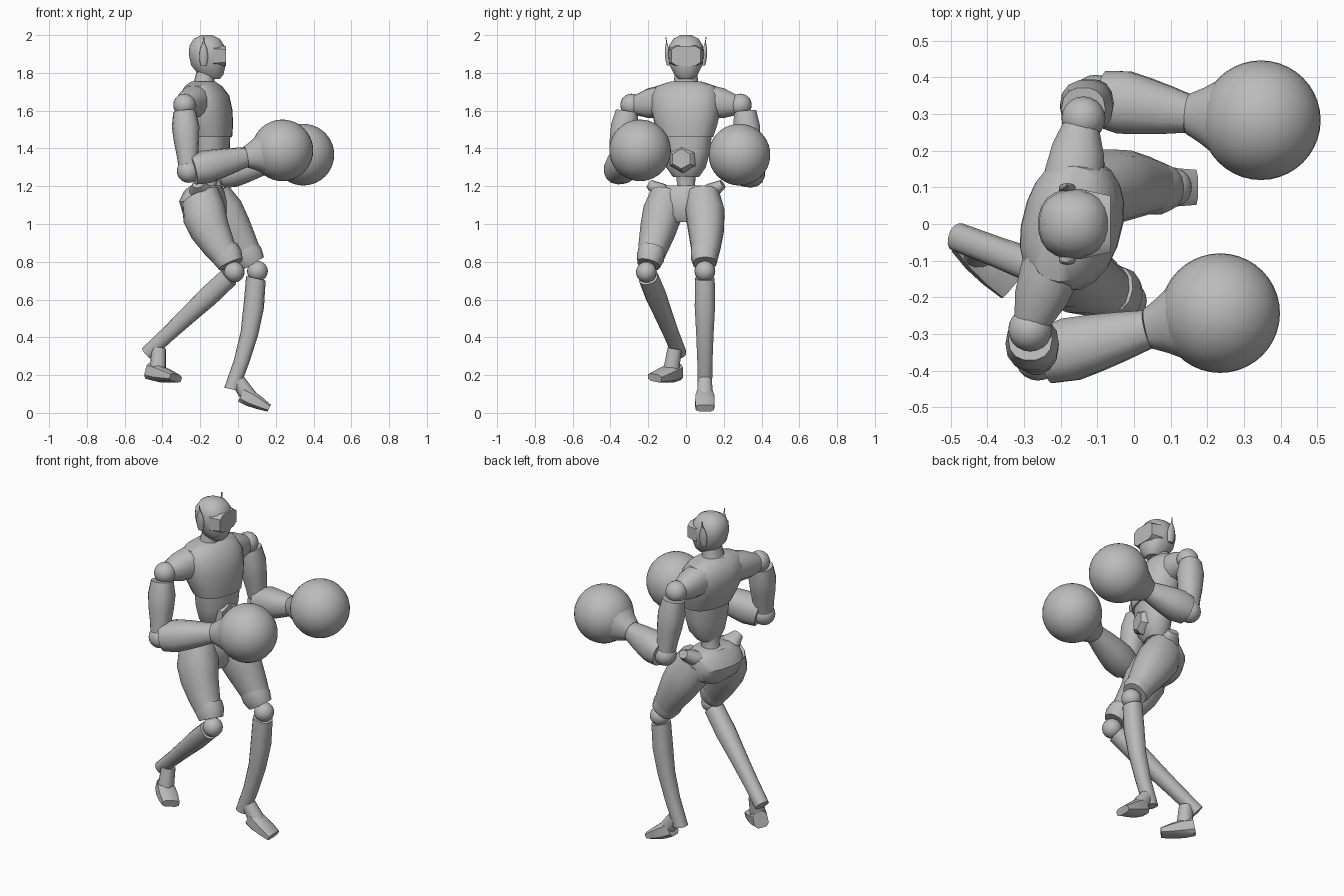
import bpy, bmesh, math
from mathutils import Vector

old = bpy.data.objects.get("Cube")
if old:
    bpy.data.objects.remove(old, do_unlink=True)

grey = bpy.data.materials.new("plain grey")
grey.use_nodes = True
colour = (0.5, 0.5, 0.5, 1)
grey.diffuse_color = colour
grey.node_tree.nodes["Principled BSDF"].inputs["Base Color"].default_value = colour

X, Y, Z = Vector((1, 0, 0)), Vector((0, 1, 0)), Vector((0, 0, 1))
ACROSS = Vector((0.24, 0.97, 0)).normalized()   # shoulder line of the twisted body
AHEAD = ACROSS.cross(Z)
parts = []


def finish(name, bm):
    bmesh.ops.recalc_face_normals(bm, faces=bm.faces)
    mesh = bpy.data.meshes.new(name)
    bm.to_mesh(mesh)
    bm.free()
    mesh.materials.append(grey)
    obj = bpy.data.objects.new(name, mesh)
    bpy.context.collection.objects.link(obj)
    parts.append(obj)


def loft(name, stations, direction, side, sides, square):
    """Skin rings across one direction; a station is centre, half width along side, other half."""
    bm = bmesh.new()
    normal = direction.normalized()
    a = (side - normal * side.dot(normal)).normalized()
    b = normal.cross(a)
    rings = []
    for centre, width, depth in stations:
        ring = []
        for k in range(sides):
            angle = math.tau * (k + 0.5) / sides
            c, d = math.cos(angle), math.sin(angle)
            c = math.copysign(abs(c) ** square, c) * width
            d = math.copysign(abs(d) ** square, d) * depth
            ring.append(bm.verts.new(centre + a * c + b * d))
        rings.append(ring)
    for low, high in zip(rings, rings[1:]):
        for k in range(sides):
            n = (k + 1) % sides
            bm.faces.new((low[k], low[n], high[n], high[k]))
    bm.faces.new(rings[0])
    bm.faces.new(rings[-1])
    finish(name, bm)


def body(name, levels, side=ACROSS):
    """Stack of level rings: height, x, half width, half depth."""
    stations = [(Vector((x, 0, z)), width, depth) for z, x, width, depth in levels]
    loft(name, stations, Z, side, 20, 0.87)


def bone(name, start, end, radii, flat=(1, 1), bow=Vector(), side=Y, sides=14, square=0.87):
    """Evenly spaced radii between two joints, flattened by a ratio and bowed at the middle."""
    stations = []
    for i, radius in enumerate(radii):
        t = i / (len(radii) - 1)
        ratio = flat[0] + (flat[1] - flat[0]) * t
        centre = start.lerp(end, t) + bow * math.sin(math.pi * t)
        stations.append((centre, radius, radius * ratio))
    loft(name, stations, end - start, side, sides, square)


def ball(name, centre, radius, segments=20):
    bm = bmesh.new()
    bmesh.ops.create_uvsphere(bm, u_segments=segments, v_segments=segments // 2, radius=radius)
    bmesh.ops.translate(bm, verts=bm.verts, vec=centre)
    finish(name, bm)


# Joints of the rear and lead side
joints = {
    "rear": dict(hip=(-.2, -.1, 1.15), knee=(-.02, -.21, .745), heel=(-.48, -.036, .315),
                 ankle=(-.42, -.06, .34), sole=(-.465, -.045, .22), toe=(-.33, -.165, .185),
                 shoulder=(-.283, -.288, 1.63), elbow=(-.262, -.365, 1.28),
                 wrist=(.04, -.286, 1.354), glove=(.235, -.243, 1.39)),
    "lead": dict(hip=(-.14, .09, 1.15), knee=(.103, .1, .75), heel=(-.035, .1, .125),
                 ankle=(0, .1, .17), sole=(.02, .1, .1), toe=(.165, .1, .025),
                 shoulder=(-.138, .288, 1.63), elbow=(-.105, .345, 1.265),
                 wrist=(.15, .3, 1.32), glove=(.346, .283, 1.367)),
}
pose = {label: {joint: Vector(p) for joint, p in places.items()} for label, places in joints.items()}

# Head, face plate and neck
body("head", [(1.768, -.14, .04, .045), (1.79, -.143, .062, .066), (1.84, -.157, .088, .092),
              (1.9, -.163, .096, .099), (1.945, -.165, .09, .093), (1.98, -.165, .068, .07),
              (2, -.165, .03, .03)], Y)
face = Vector((-.064, 0, 1.89))
bone("face_plate", face - X * .065, face, (.095, .08), (.65, .68), sides=8, square=0.5)
bone("neck", Vector((-.185, 0, 1.7)), Vector((-.172, 0, 1.8)), (.08, .066, .06), (.85, .8))

# Torso with shoulder yoke, abdomen, belly plate and waist
body("chest", [(1.755, -.185, .08, .06), (1.73, -.183, .16, .09), (1.68, -.178, .185, .125),
               (1.6, -.167, .185, .132), (1.52, -.15, .165, .118), (1.46, -.138, .145, .102)])
rear, lead = pose["rear"]["shoulder"], pose["lead"]["shoulder"]
half = [.05, .074, .083, .087]
bone("shoulder_yoke", rear.lerp(lead, .03), lead.lerp(rear, .03), half + [.09] + half[::-1],
     (1.05, 1.05), Vector((.02, 0, .025)), X)
body("abdomen", [(1.465, -.138, .137, .092), (1.38, -.138, .127, .09),
                 (1.3, -.14, .105, .08), (1.25, -.15, .07, .055)])
belly = Vector((-.06, -.02, 1.345))
bone("belly_plate", belly - AHEAD * .02, belly + AHEAD * .018, (.08, .076, .055), (.95, .95),
     side=ACROSS, sides=6, square=1)
bone("waist", Vector((-.17, 0, 1.15)), Vector((-.155, 0, 1.27)), (.065, .048, .055))

# Pelvis
body("pelvis", [(1.205, -.17, .11, .075), (1.175, -.178, .165, .1), (1.12, -.185, .175, .12),
                (1.05, -.175, .15, .112), (1.01, -.165, .08, .08)])

# Limbs and paired pieces
for label, s in (("rear", -1), ("lead", 1)):
    p = pose[label]

    def limb(piece, start, end, radii, **shape):
        bone(label + "_" + piece, start, end, radii, **shape)

    # Ear piece with its spike
    ear = Vector((-.182, s * .092, 1.84))
    limb("ear_piece", ear, ear + Vector((0, s * .014, .15)), (.016, .023, .023, .018, .005, .003),
         flat=(.6, .6), side=X)

    # Flared hip crest
    crest = Vector((-.165, 0, 1.2)) + ACROSS * s * .165
    limb("hip_crest", crest - ACROSS * s * .08 - Z * .06, crest + ACROSS * s * .035 + Z * .012,
         (.085, .062, .03), flat=(.6, .8), side=X)

    # Leg: thigh, thigh cuff, knee, shin, ankle, foot
    thigh_end = p["hip"].lerp(p["knee"], .9)
    thigh_bow, shin_bow = (X * -.03, Vector()) if s < 0 else (Y * .012, X * .03)
    limb("thigh", p["hip"], thigh_end, (.09, .105, .096, .08, .062), flat=(1.15, 1.05), bow=thigh_bow)
    limb("thigh_cuff", p["hip"].lerp(thigh_end, .78), thigh_end, (.07, .074, .062), flat=(1.1, 1.1))
    ball(label + "_knee", p["knee"], .055)
    limb("shin", p["knee"].lerp(p["heel"], .06), p["heel"], (.053, .055, .047, .041, .039), bow=shin_bow)
    limb("ankle", p["ankle"], p["sole"].lerp(p["toe"], .3), (.038, .044))
    limb("foot", p["sole"], p["toe"], (.042, .052, .054, .05), flat=(1.1, .42), sides=8, square=0.6)

    # Arm: shoulder ball, upper arm, elbow, forearm, cuff, round glove
    ball(label + "_shoulder_ball", p["shoulder"], .06)
    limb("upper_arm", p["shoulder"] + Y * s * .025 - Z * .035, p["elbow"], (.06, .073, .067, .056, .05))
    ball(label + "_elbow", p["elbow"], .062)
    limb("forearm", p["elbow"].lerp(p["wrist"], .07), p["wrist"], (.078, .088, .079, .067, .053))
    limb("glove_cuff", p["wrist"], p["wrist"].lerp(p["glove"], .42), (.056, .078, .105))
    ball(label + "_glove", p["glove"], .163, 40)

# Smooth shading with crisp edges
bpy.ops.object.select_all(action="DESELECT")
for obj in parts:
    obj.select_set(True)
bpy.context.view_layer.objects.active = parts[0]
bpy.ops.object.shade_smooth_by_angle(angle=math.radians(38))
